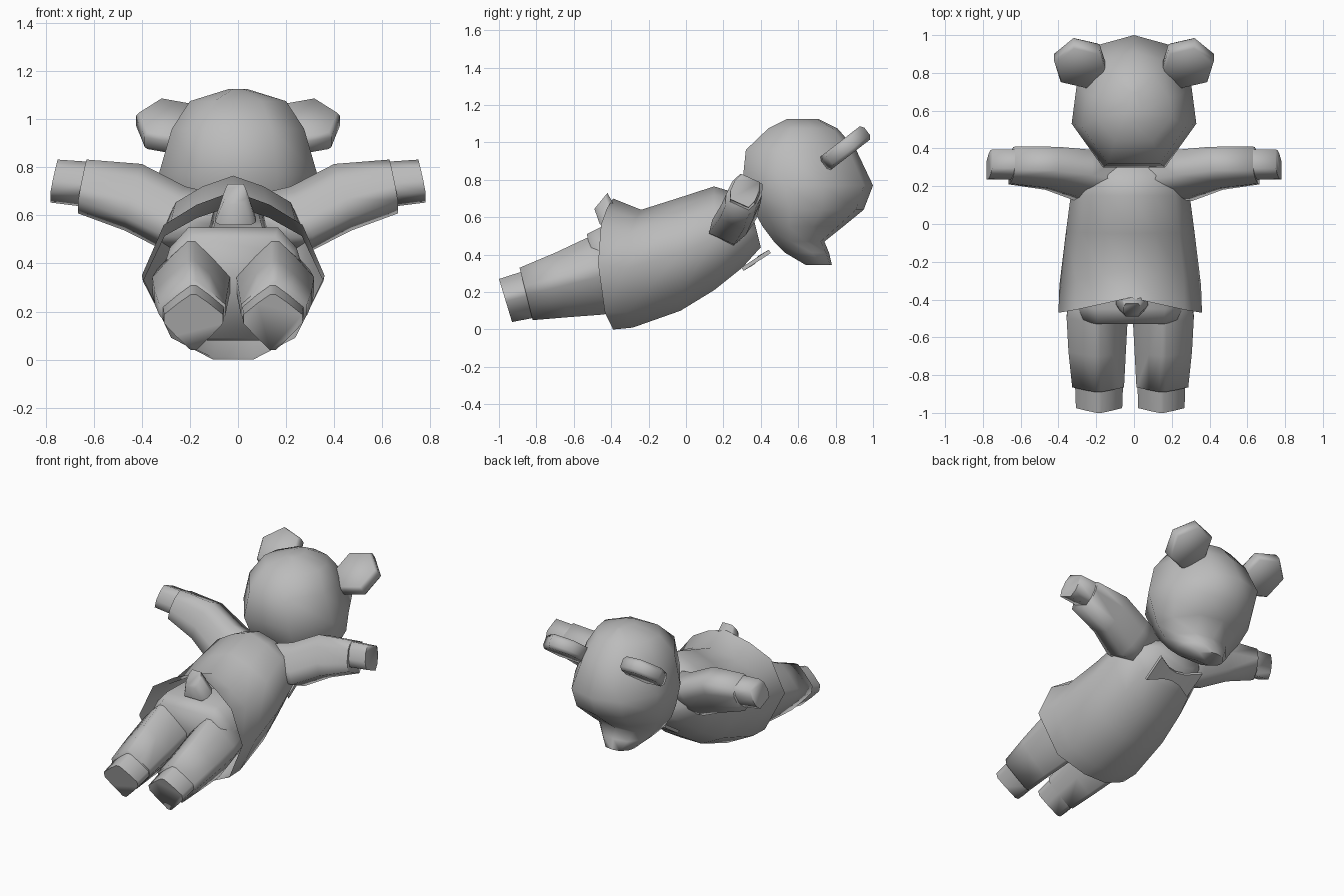
import bpy
import bmesh
import math
from mathutils import Vector

cube = bpy.data.objects.get("Cube")
if cube:
    bpy.data.objects.remove(cube, do_unlink=True)

grey = bpy.data.materials.new("soft_grey")
grey.use_nodes = True
GREY = (0.5, 0.5, 0.5, 1.0)
grey.diffuse_color = GREY
grey.node_tree.nodes["Principled BSDF"].inputs["Base Color"].default_value = GREY


def finish(name, bm, angle):
    bmesh.ops.recalc_face_normals(bm, faces=bm.faces[:])
    mesh = bpy.data.meshes.new(name)
    bm.to_mesh(mesh)
    bm.free()
    mesh.materials.append(grey)
    obj = bpy.data.objects.new(name, mesh)
    bpy.context.collection.objects.link(obj)
    bpy.ops.object.select_all(action='DESELECT')
    obj.select_set(True)
    bpy.context.view_layer.objects.active = obj
    bpy.ops.object.shade_smooth_by_angle(angle=math.radians(angle))


def section(bottom, top, width, profile, bulge=0.0):
    """Closed ring: profile pairs are (fraction up, fraction of width)."""
    a, b, w = Vector(bottom), Vector(top), Vector(width)
    back = Vector((0, -bulge, 0))
    right = [a.lerp(b, t) + w * f + back * f for t, f in profile]
    left = [a.lerp(b, t) - w * f + back * f for t, f in reversed(profile) if f > 0]
    return right + left


def loft(name, rings, cap_start=True, mirror=False, angle=85, offset=0.0):
    for side in ((1, -1) if mirror else (1,)):
        bm = bmesh.new()
        loops = [[bm.verts.new((p.x * side + offset, p.y, p.z)) for p in ring]
                 for ring in rings]
        for lower, upper in zip(loops, loops[1:]):
            n = len(lower)
            for i in range(n):
                j = (i + 1) % n
                bm.faces.new((lower[i], lower[j], upper[j], upper[i]))
        if cap_start:
            bm.faces.new(loops[0])
        bm.faces.new(loops[-1])
        prefix = ("left_" if side > 0 else "right_") if mirror else ""
        finish(prefix + name, bm, angle)


# The lower half sits slightly to the right of the head
SHIFT = -0.02

# Body: open hem lifted over the tail, narrowing to the neck
body_profile = [(0, .22), (.13, .68), (.5, 1), (.8, .76), (.92, .4), (1, 0)]
body = [((-.37, .0), (-.39, .70), .38, .09),
        ((-.27, .01), (-.24, .64), .375, .07),
        ((-.03, .10), (-.05, .70), .34, 0),
        ((.15, .21), (.15, .765), .315, 0),
        ((.30, .33), (.25, .735), .27, 0),
        ((.40, .44), (.36, .60), .17, 0)]
loft("body", [section((0, *a), (0, *b), (w, 0, 0), body_profile, k)
              for a, b, w, k in body], cap_start=False, offset=SHIFT)

# Hips tucked inside the hem
hip_profile = [(0, .35), (.2, .75), (.5, 1), (.82, .85), (1, .6)]
hips = [((-.25, .10), (-.25, .55), .30), ((-.40, .08), (-.45, .55), .31),
        ((-.45, .09), (-.53, .51), .29)]
loft("hips", [section((0, *a), (0, *b), (w, 0, 0), hip_profile) for a, b, w in hips],
     offset=SHIFT)

# Legs and feet
leg_profile = [(0, .1), (.26, .6), (.48, .98), (.64, .98), (.85, .5), (1, .1)]
legs = [(.16, (-.30, .12), (-.35, .52), .16),
        (.175, (-.44, .08), (-.53, .49), .165),
        (.175, (-.64, .065), (-.70, .41), .155),
        (.17, (-.82, .05), (-.89, .33), .14)]
feet = [(.165, (-.80, .065), (-.86, .315), .13),
        (.165, (-.93, .04), (-1.0, .27), .125)]
for name, rows in (("leg", legs), ("foot", feet)):
    loft(name, [section((x, *a), (x, *b), (w, 0, 0), leg_profile)
                for x, a, b, w in rows], mirror=True, offset=SHIFT)

# Tail poking out under the hem
box_profile = [(0, .75), (.3, 1), (.7, 1), (1, .75)]
loft("tail", [section((0, -.46, .56), (0, -.35, .60), (.085, 0, 0), box_profile),
              section((0, -.49, .645), (0, -.42, .73), (.045, 0, 0), box_profile)],
     offset=-.01)

# Sleeves and hands
sleeve = [((.13, .19, .47), (.08, .29, .66), .08),
          ((.31, .19, .485), (.22, .325, .69), .09),
          ((.47, .245, .565), (.40, .345, .785), .085),
          ((.665, .27, .635), (.63, .35, .805), .08)]
hand = [((.65, .285, .66), (.62, .345, .80), .068),
        ((.78, .285, .675), (.75, .345, .81), .065)]
for name, rows in (("sleeve", sleeve), ("hand", hand)):
    loft(name, [section(a, b, (0, w, -.45 * w), box_profile) for a, b, w in rows],
         mirror=True)

# Head: stacked rings given as height, front, back and half width
head_profile = [(0, .5), (.33, 1), (.62, .92), (.93, .54), (1, 0)]
head = [(1.125, .54, .71, .04), (1.075, .44, .81, .20), (.96, .32, .91, .275),
        (.77, .30, 1.0, .33), (.64, .36, .95, .315), (.55, .41, .84, .28),
        (.47, .47, .74, .225), (.41, .53, .765, .17), (.345, .64, .78, .10)]
loft("head", [section((0, y0, z), (0, y1, z), (w, 0, 0), head_profile)
              for z, y0, y1, w in head])

# Ears: thick tilted six-sided pads
tilt = Vector((0, .79, .61))
normal = Vector((0, -.61, .79))
rings = []
for depth, size in ((-.045, .9), (-.025, 1), (.025, 1), (.045, .9)):
    ring = []
    for i in range(6):
        turn = 2 * math.pi * i / 6 + .27
        ring.append(Vector((.285, .852, .97)) + normal * depth
                    + Vector((.145, 0, 0)) * math.cos(turn) * size
                    + tilt * .152 * math.sin(turn) * size)
    rings.append(ring)
loft("ear", rings, mirror=True)

# Bow tie under the neck
bow_profile = [(0, 1), (1, 1)]
bow = [(0, .025), (.06, .035), (.16, .085)]
slope = Vector((0, .86, .5))
rise = Vector((0, -.005, .009))
loft("bow_tie", [section(Vector((x, .375, .365)) - slope * h,
                         Vector((x, .375, .375)) + slope * h, rise, bow_profile)
                 for x, h in bow], mirror=True, angle=30)
